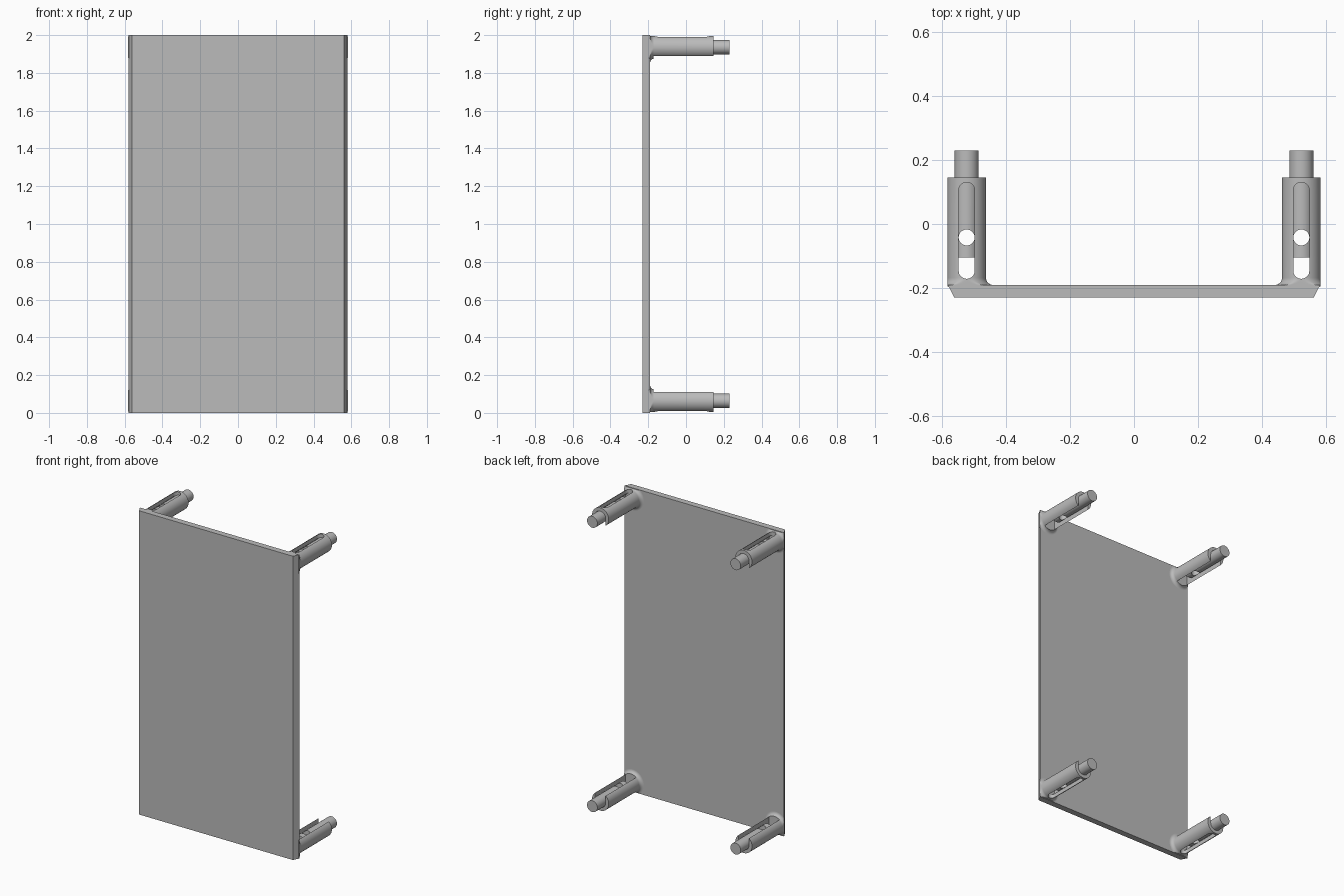
import bpy, bmesh, math
from mathutils import Matrix, Vector

cube = bpy.data.objects.get("Cube")
if cube:
    bpy.data.objects.remove(cube, do_unlink=True)

GREY = (0.5, 0.5, 0.5, 1)
mat = bpy.data.materials.new("plain grey")
mat.use_nodes = True
mat.diffuse_color = GREY
mat.node_tree.nodes["Principled BSDF"].inputs["Base Color"].default_value = GREY

CX, CZ = 0.522, 0.064       # post axis
R_TUBE, R_BORE, R_PIN = 0.0605, 0.0385, 0.0375
BACK, TUBE_END, PIN_END = -0.19, 0.145, 0.23
HALF_W = 0.5825
SEG = 64


def make_object(name, bm):
    bmesh.ops.recalc_face_normals(bm, faces=bm.faces[:])
    me = bpy.data.meshes.new(name)
    bm.to_mesh(me)
    bm.free()
    me.materials.append(mat)
    ob = bpy.data.objects.new(name, me)
    bpy.context.collection.objects.link(ob)
    return ob


def prism(name, points, direction):
    """Extrude a closed outline along a direction."""
    bm = bmesh.new()
    face = bm.faces.new([bm.verts.new(p) for p in points])
    ext = bmesh.ops.extrude_face_region(bm, geom=[face])
    moved = [g for g in ext["geom"] if isinstance(g, bmesh.types.BMVert)]
    bmesh.ops.translate(bm, verts=moved, vec=Vector(direction))
    return make_object(name, bm)


def lathe(name, profile):
    """Round part along y from (y, radius) pairs, kept inside the panel edges."""
    bm = bmesh.new()
    rings = []
    for y, r in profile:
        ring = []
        for i in range(SEG):
            a = 2 * math.pi * i / SEG
            x = min(CX + r * math.cos(a), HALF_W)
            z = max(CZ + r * math.sin(a), 0.0035)
            ring.append(bm.verts.new((x, y, z)))
        rings.append(ring)
    for a, b in zip(rings, rings[1:]):
        for i in range(SEG):
            j = (i + 1) % SEG
            bm.faces.new((a[i], a[j], b[j], b[i]))
    bm.faces.new(rings[0])
    bm.faces.new(rings[-1])
    return make_object(name, bm)


def cut(ob, cutter):
    mod = ob.modifiers.new("cut", 'BOOLEAN')
    mod.operation, mod.solver, mod.object = 'DIFFERENCE', 'EXACT', cutter
    select(ob)
    bpy.ops.object.modifier_apply(modifier=mod.name)
    bpy.data.objects.remove(cutter, do_unlink=True)


def select(ob):
    bpy.ops.object.select_all(action='DESELECT')
    ob.select_set(True)
    bpy.context.view_layer.objects.active = ob


def arc(u, v, r, start, end, n=16):
    return [(u + r * math.cos(math.radians(start + (end - start) * i / n)),
             v + r * math.sin(math.radians(start + (end - start) * i / n)))
            for i in range(n + 1)]


# Panel with slanted side edges
prism("front_panel", [(-0.56, -0.23, 0), (0.56, -0.23, 0),
                      (0.581, BACK, 0), (-0.581, BACK, 0)], (0, 0, 2))

# Hollow post with a filleted foot
FILLET = 0.022
foot = [(y, r) for r, y in arc(R_TUBE + FILLET, BACK + FILLET, FILLET, 270, 180, 8)]
post = lathe("post", [(BACK - 0.005, R_TUBE + FILLET)] + foot + [(TUBE_END, R_TUBE)])

# Channel open toward the panel middle and at the free end
u_shape = arc(CX, CZ, R_BORE, 180, 360, 32) + [(CX + R_BORE, 0.3), (CX - R_BORE, 0.3)]
cut(post, prism("channel_cutter", [(x, -0.171, z) for x, z in u_shape], (0, 0.4, 0)))

# Long rounded slot on the outer side
slot = arc(CX, 0.105, 0.025, 0, 180) + arc(CX, -0.146, 0.025, 180, 360)
cut(post, prism("slot_cutter", [(x, y, -0.05) for x, y in slot], (0, 0, CZ + 0.05)))

# Pin with a cross hole
pin = lathe("pin", [(-0.105, R_PIN), (PIN_END, R_PIN)])
hole = arc(CX, -0.042, 0.025, 0, 360, 32)[:-1]
cut(pin, prism("hole_cutter", [(x, y, -0.05) for x, y in hole], (0, 0, 0.3)))

# Smooth the round parts, then mirror them to the four corners
for part in (post, pin):
    select(part)
    bpy.ops.object.shade_smooth_by_angle(angle=math.radians(35))
    base = part.name
    for side, sx in (("left", 1), ("right", -1)):
        for level, sz in (("lower", 1), ("upper", -1)):
            if sx == sz == 1:
                continue
            me = part.data.copy()
            me.transform(Matrix.Translation((0, 0, 1)) @ Matrix.Diagonal((sx, 1, sz, 1))
                         @ Matrix.Translation((0, 0, -1)))
            if sx * sz < 0:
                me.flip_normals()
            copy = bpy.data.objects.new(f"{level}_{side}_{base}", me)
            bpy.context.collection.objects.link(copy)
    part.name = f"lower_left_{base}"
